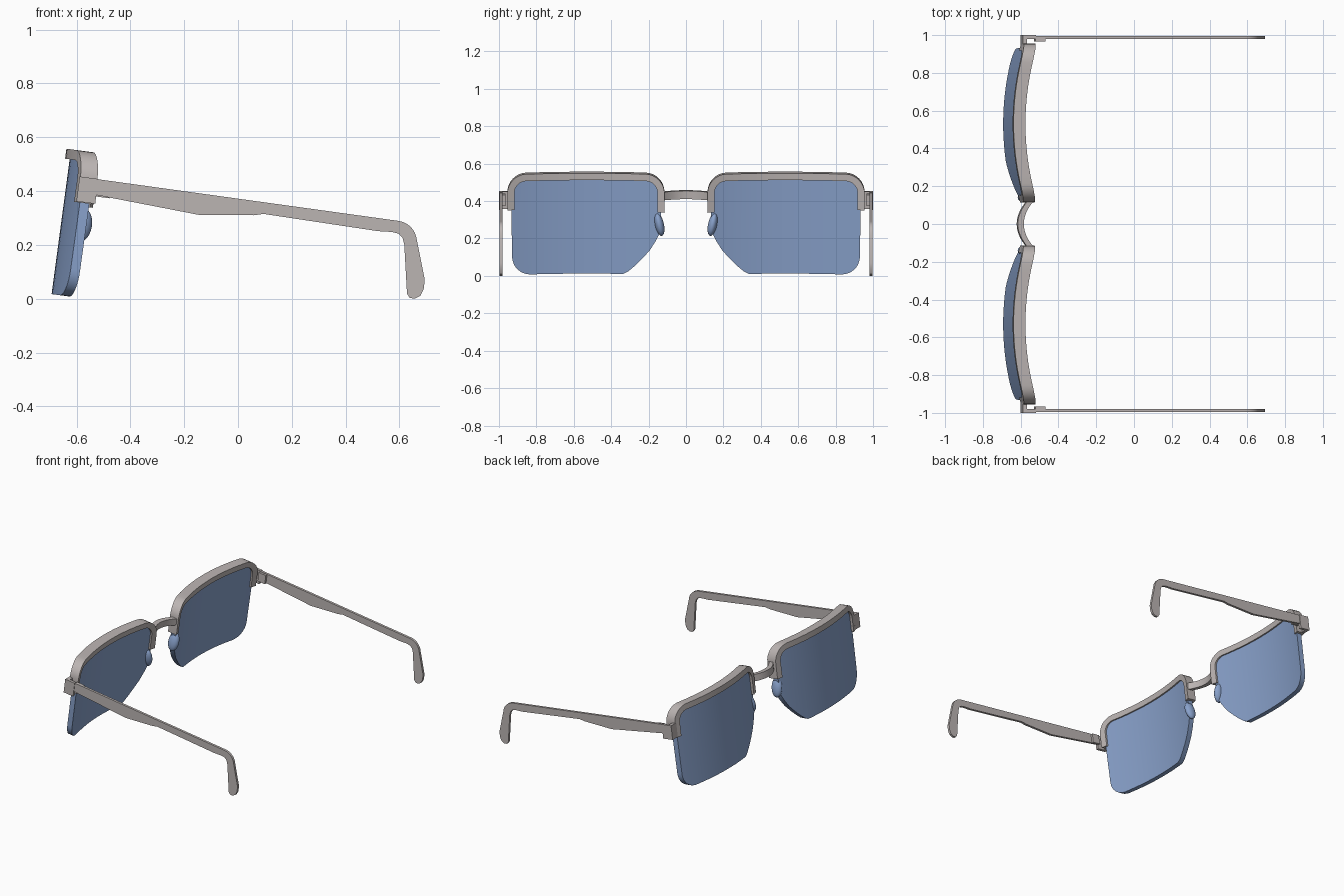
import bpy, bmesh, math
from mathutils import Matrix

if "Cube" in bpy.data.objects:
    bpy.data.objects.remove(bpy.data.objects["Cube"])

TILT, FRONT = 0.134, -0.695       # backward lean and front plane of the lenses
MID, SAG = 0.53, 0.36             # centre of one lens and its wrap curvature


def material(name, rgb):
    m = bpy.data.materials.new(name)
    m.use_nodes = True
    m.diffuse_color = (*rgb, 1)
    m.node_tree.nodes["Principled BSDF"].inputs["Base Color"].default_value = (*rgb, 1)
    return m


frame_grey = material("warm grey frame", (0.50, 0.46, 0.45))
lens_blue = material("blue lens", (0.25, 0.36, 0.60))


def lean(bm, wrap=False):
    """Wrap the part around the face, then lean it back."""
    for v in bm.verts:
        u, y, w = v.co
        if wrap:
            u += SAG * (y - MID) ** 2
        v.co = (FRONT + u + TILT * w, y, w - TILT * u)


def finish(bm, name, mat, mirror=True):
    bmesh.ops.recalc_face_normals(bm, faces=bm.faces)
    mesh = bpy.data.meshes.new(name)
    bm.to_mesh(mesh)
    bm.free()
    mesh.materials.append(mat)
    ob = bpy.data.objects.new(name, mesh)
    bpy.context.collection.objects.link(ob)
    bpy.ops.object.select_all(action="DESELECT")
    ob.select_set(True)
    bpy.context.view_layer.objects.active = ob
    bpy.ops.object.shade_smooth_by_angle(angle=math.radians(35))
    if mirror:
        mod = ob.modifiers.new("Mirror", "MIRROR")
        mod.use_axis = (False, True, False)
        mod.use_mirror_merge = False
    return ob


def extrude(bm, vec):
    """Thicken a flat sheet along a vector."""
    geo = bmesh.ops.extrude_face_region(bm, geom=bm.faces[:], use_keep_orig=True)
    bmesh.ops.translate(bm, vec=vec, verts=[g for g in geo["geom"] if isinstance(g, bmesh.types.BMVert)])


def polygon(points):
    bm = bmesh.new()
    bm.faces.new([bm.verts.new(p) for p in points])
    return bm


def ribbon(side_a, side_b):
    bm = bmesh.new()
    a = [bm.verts.new(p) for p in side_a]
    b = [bm.verts.new(p) for p in side_b]
    for i in range(len(a) - 1):
        bm.faces.new((a[i], a[i + 1], b[i + 1], b[i]))
    return bm


def arc(cy, cz, r, start, end, n=8):
    angles = [math.radians(start + (end - start) * i / n) for i in range(n + 1)]
    return [(cy + r * math.cos(t), cz + r * math.sin(t)) for t in angles]


# Lenses: one outline, sliced into strips so it can wrap
outline = arc(0.855, 0.455, 0.08, 0, 90) + arc(0.215, 0.455, 0.08, 90, 180)
outline += [(0.135, 0.25), (0.163, 0.195), (0.195, 0.145), (0.235, 0.1),
            (0.275, 0.06), (0.31, 0.03), (0.335, 0.017)]
outline += arc(0.83, 0.117, 0.1, -90, 0)
bm = polygon([(0, y, z) for y, z in outline])
for i in range(1, 20):
    bmesh.ops.bisect_plane(bm, geom=bm.verts[:] + bm.edges[:] + bm.faces[:],
                           plane_co=(0, 0.135 + 0.04 * i, 0), plane_no=(0, 1, 0))
extrude(bm, (0.035, 0, 0))
lean(bm, wrap=True)
finish(bm, "lenses", lens_blue)


# Brow rims: inverted U around the upper part of each lens
def rim_side(r):
    top = [(0.855 - 0.04 * i, 0.455 + r) for i in range(1, 16)]
    path = [(0.855 + r, 0.365)] + arc(0.855, 0.455, r, 0, 90) + top
    path += arc(0.215, 0.455, r, 90, 180) + [(0.215 - r, 0.352)]
    return [(-0.017, y, z) for y, z in path]


bm = ribbon(rim_side(0.1), rim_side(0.063))
extrude(bm, (0.063, 0, 0))
lean(bm, wrap=True)
finish(bm, "brow_rims", frame_grey)

# Bridge: arched bar between the rims
front, back = [], []
for i in range(17):
    y = -0.125 + 0.25 * i / 16
    bow = 0.055 * (y / 0.125) ** 2
    front.append((0.018 + bow, y, 0.417))
    back.append((0.05 + bow, y, 0.417))
bm = ribbon(front, back)
extrude(bm, (0, 0, 0.044))
lean(bm)
finish(bm, "bridge", frame_grey, mirror=False)

# Nose pads: flattened ovals behind the inner lens edges
bm = bmesh.new()
pad = Matrix.Translation((0.078, 0.142, 0.285)) @ Matrix.Rotation(math.radians(-12), 4, "X")
bmesh.ops.create_uvsphere(bm, u_segments=20, v_segments=12, radius=1,
                          matrix=pad @ Matrix.Diagonal((0.036, 0.024, 0.062, 1)))
lean(bm)
finish(bm, "nose_pads", lens_blue)

# End pieces: L-shaped corners joining rims to temples
corner = [(0.045, 0.945), (0.045, 1.0), (0.115, 1.0), (0.115, 0.982), (0.068, 0.982), (0.068, 0.945)]
bm = polygon([(u, y, 0.368) for u, y in corner])
extrude(bm, (0, 0, 0.092))
lean(bm)
finish(bm, "end_pieces", frame_grey)

# Hinges: small blocks inside the temple fronts
bm = polygon([(u, 0.966, w) for u, w in ((0.112, 0.395), (0.165, 0.395), (0.165, 0.455), (0.112, 0.455))])
extrude(bm, (0, 0.018, 0))
lean(bm)
finish(bm, "hinges", frame_grey)

# Temples: long side profile with a stepped belly and hooked ear end
temple = [(-0.58, 0.452), (0.575, 0.292)]
temple += arc(0.585, 0.21, 0.08, 80, 5, 7)
temple += [(0.694, 0.07), (0.69, 0.035), (0.677, 0.01), (0.657, 0), (0.638, 0.003), (0.628, 0.018)]
temple += [(0.618, 0.2), (0.612, 0.225), (0.598, 0.241), (0.572, 0.248), (0.52, 0.251)]
temple += [(0.095, 0.315), (0.06, 0.31), (-0.143, 0.311), (-0.53, 0.386), (-0.575, 0.395)]
bm = polygon([(x, 0.98, z) for x, z in temple])
extrude(bm, (0, 0.016, 0))
finish(bm, "temples", frame_grey)
